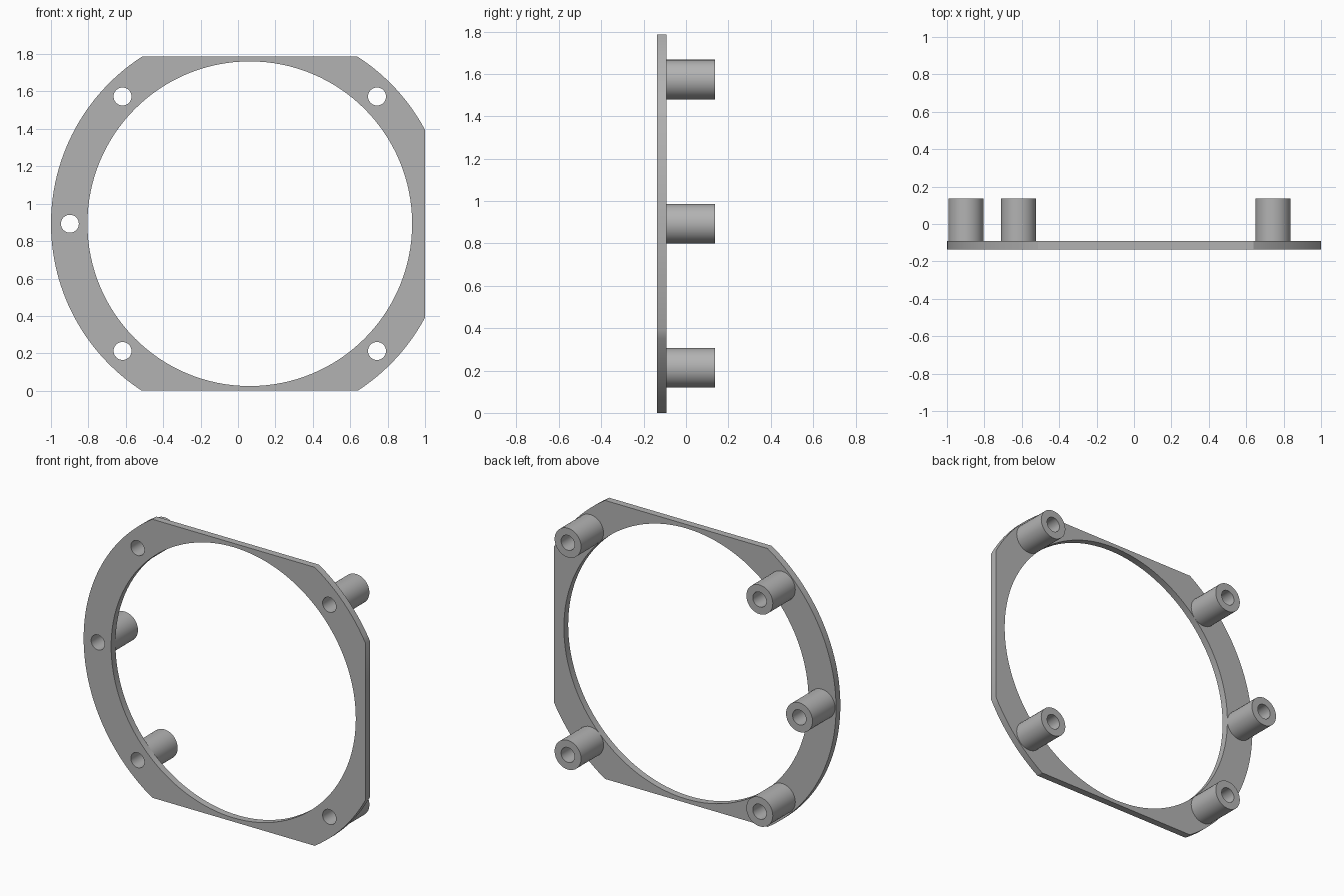
import bpy, bmesh, math

if "Cube" in bpy.data.objects:
    bpy.data.objects.remove(bpy.data.objects["Cube"])

CX, CZ = 0.063, 0.893            # ring centre
R_OUT, R_IN = 1.063, 0.868
R_BOLT, R_BOSS, R_HOLE = 0.962, 0.094, 0.048
Y_FRONT, Y_BACK, Y_END = -0.136, -0.092, 0.136

grey = bpy.data.materials.new("light grey")
grey.diffuse_color = (0.45, 0.45, 0.45, 1)
grey.use_nodes = True
grey.node_tree.nodes["Principled BSDF"].inputs["Base Color"].default_value = grey.diffuse_color

bolts = [(CX + R_BOLT * math.cos(math.radians(a)), CZ + R_BOLT * math.sin(math.radians(a)))
         for a in (45, 135, 180, 225, 315)]


def arc(cx, cz, r, a0, a1, n):
    return [(cx + r * math.cos(a0 + (a1 - a0) * i / n),
             cz + r * math.sin(a0 + (a1 - a0) * i / n)) for i in range(n + 1)]


def circle(cx, cz, r, n):
    return arc(cx, cz, r, 0, 2 * math.pi, n)[:-1]


def smooth(ob):
    bpy.ops.object.select_all(action='DESELECT')
    ob.select_set(True)
    bpy.context.view_layer.objects.active = ob
    bpy.ops.object.shade_smooth_by_angle(angle=math.radians(30))


# Outline: a disc cut flat at the top, bottom and right
a_right = math.acos((1 - CX) / R_OUT)
a_top = math.asin(CZ / R_OUT)
outline = (arc(CX, CZ, R_OUT, a_right, a_top, 12)
           + arc(CX, CZ, R_OUT, math.pi - a_top, math.pi + a_top, 56)
           + arc(CX, CZ, R_OUT, -a_top, -a_right, 12))

# Plate: outline with the large opening and the bolt holes
curve = bpy.data.curves.new("ring_plate", 'CURVE')
curve.dimensions = '2D'
curve.fill_mode = 'BOTH'
curve.extrude = (Y_BACK - Y_FRONT) / 2
for loop in [outline, circle(CX, CZ, R_IN, 128)] + [circle(x, z, R_HOLE, 32) for x, z in bolts]:
    s = curve.splines.new('POLY')
    s.points.add(len(loop) - 1)
    for p, (x, z) in zip(s.points, loop):
        p.co = (x, z, 0, 1)
    s.use_cyclic_u = True
plate = bpy.data.objects.new("ring_plate", curve)
bpy.context.collection.objects.link(plate)
plate.rotation_euler.x = math.pi / 2
plate.location.y = (Y_FRONT + Y_BACK) / 2
bpy.context.view_layer.objects.active = plate
plate.select_set(True)
bpy.ops.object.convert(target='MESH')
plate = bpy.context.object
bm = bmesh.new()
bm.from_mesh(plate.data)
bmesh.ops.remove_doubles(bm, verts=bm.verts, dist=1e-5)
bmesh.ops.recalc_face_normals(bm, faces=bm.faces)
bm.to_mesh(plate.data)
bm.free()
plate.data.materials.clear()
plate.data.materials.append(grey)
smooth(plate)

# Tubular standoffs behind each hole
for i, (x, z) in enumerate(bolts):
    bm = bmesh.new()
    rings = [[bm.verts.new((px, y, pz)) for px, pz in circle(x, z, r, 32)]
             for r, y in ((R_BOSS, Y_BACK), (R_BOSS, Y_END), (R_HOLE, Y_END), (R_HOLE, Y_BACK))]
    for a, b in zip(rings, rings[1:]):
        for k in range(32):
            j = (k + 1) % 32
            bm.faces.new((a[k], b[k], b[j], a[j]))
    bm.normal_update()
    f = bm.faces[:][0]
    c = f.calc_center_median()
    if f.normal.x * (c.x - x) + f.normal.z * (c.z - z) < 0:
        bmesh.ops.reverse_faces(bm, faces=bm.faces)
    me = bpy.data.meshes.new(f"standoff_{i + 1}")
    bm.to_mesh(me)
    bm.free()
    me.materials.append(grey)
    ob = bpy.data.objects.new(f"standoff_{i + 1}", me)
    bpy.context.collection.objects.link(ob)
    smooth(ob)
